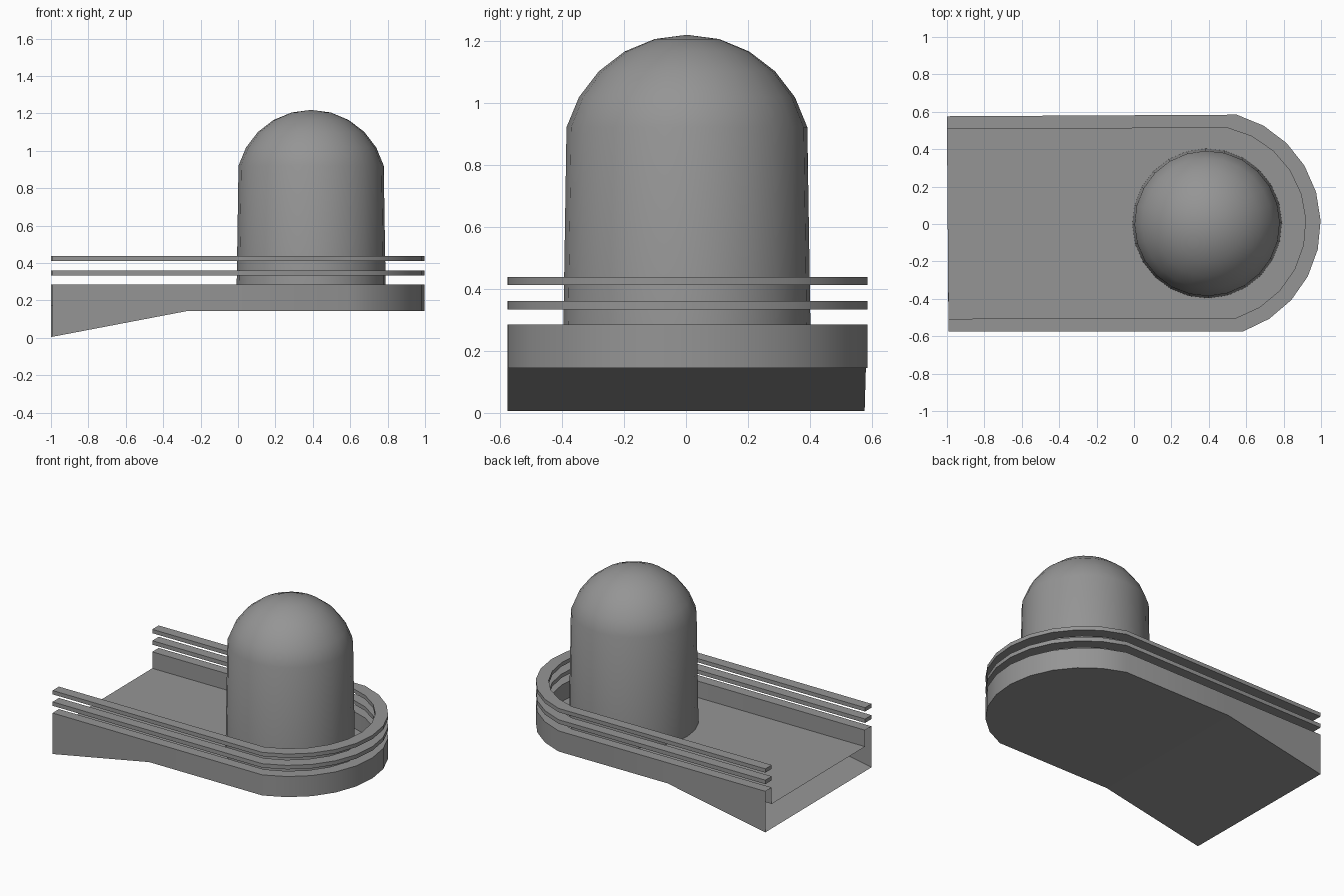
import bpy
from math import radians, sin, cos

if "Cube" in bpy.data.objects:
    bpy.data.objects.remove(bpy.data.objects["Cube"])

CX = 0.393          # centre of the rounded end
KNEE = -0.265       # where the flat underside turns into a ramp
FLOOR, RIM, UNDER, LOW = 0.173, 0.285, 0.145, 0.006

grey = bpy.data.materials.new("dark_grey")
grey.diffuse_color = (0.3, 0.3, 0.3, 1)
grey.use_nodes = True
grey.node_tree.nodes["Principled BSDF"].inputs["Base Color"].default_value = grey.diffuse_color


def make_object(name, verts, faces):
    mesh = bpy.data.meshes.new(name)
    mesh.from_pydata(verts, [], faces)
    mesh.materials.append(grey)
    ob = bpy.data.objects.new(name, mesh)
    bpy.context.collection.objects.link(ob)
    bpy.ops.object.select_all(action='DESELECT')
    ob.select_set(True)
    bpy.context.view_layer.objects.active = ob
    bpy.ops.object.shade_smooth_by_angle(angle=radians(30))
    # large level or sloping faces stay flat
    for p in mesh.polygons:
        if abs(p.normal.z) > 0.9 and len(p.vertices) > 4 or p.normal.z < -0.9:
            p.use_smooth = False
    return ob


def outline(r, a0, a1, half, n=10):
    """Open U path: right side, round end, left side (counterclockwise)."""
    arc = []
    for i in range(n + 1):
        a = radians(a0 + (a1 - a0) * i / n)
        arc.append((CX + r * cos(a), r * sin(a)))

    def side(end, start):
        t = (KNEE - start[0]) / (end[0] - start[0])
        return (KNEE, start[1] + t * (end[1] - start[1]))
    first, last = (-0.992, -half), (-1.0, half)
    return [first, side(arc[0], first)] + arc + [side(arc[-1], last), last]


outer = outline(0.605, -71.5, 75, 0.576)
inner = outline(0.525, -73, 78.5, 0.507)
n = len(outer)


def at(path, z):
    return [(x, y, z) for x, y in path]


def strip(a, b):
    """Quads between two rows of n vertices."""
    return [(a * n + i, a * n + i + 1, b * n + i + 1, b * n + i) for i in range(n - 1)]


# base tray: open at the back, ramp underneath
lower = at(outer, UNDER)
for k in (0, -1):
    lower[k] = (lower[k][0], lower[k][1], LOW)
verts = lower + at(outer, RIM) + at(inner, RIM) + at(inner, FLOOR)
faces = strip(0, 1) + strip(1, 2) + strip(2, 3)
faces.append(tuple(range(3 * n, 4 * n)))            # floor
faces.append(tuple(range(n - 2, 0, -1)))            # flat underside
faces.append((0, n - 1, n - 2, 1))                  # ramp underside
make_object("base_tray", verts, faces)

# two floating rails following the rim
for name, z0, z1 in (("lower_rail", 0.334, 0.361), ("upper_rail", 0.412, 0.438)):
    verts = at(outer, z0) + at(outer, z1) + at(inner, z1) + at(inner, z0)
    faces = strip(0, 1) + strip(1, 2) + strip(2, 3) + strip(3, 0)
    faces += [(0, n, 2 * n, 3 * n), (4 * n - 1, 3 * n - 1, 2 * n - 1, n - 1)]
    make_object(name, verts, faces)

# domed pillar: slightly tapered shaft with a round cap
SIDES = 24
profile = [(0.4, FLOOR)]
profile += [(0.402 * cos(radians(a)), 0.817 + 0.402 * sin(radians(a))) for a in range(15, 90, 15)]
verts = []
for r, z in profile:
    for s in range(SIDES):
        a = radians(360 * s / SIDES + 1)
        verts.append((0.391 + r * cos(a), 0.003 + r * sin(a), z))
top = len(verts)
verts.append((0.391, 0.003, 1.219))
faces = []
for k in range(len(profile) - 1):
    for s in range(SIDES):
        t = (s + 1) % SIDES
        faces.append((k * SIDES + s, k * SIDES + t, (k + 1) * SIDES + t, (k + 1) * SIDES + s))
last = (len(profile) - 1) * SIDES
faces += [(last + s, last + (s + 1) % SIDES, top) for s in range(SIDES)]
make_object("domed_pillar", verts, faces)
